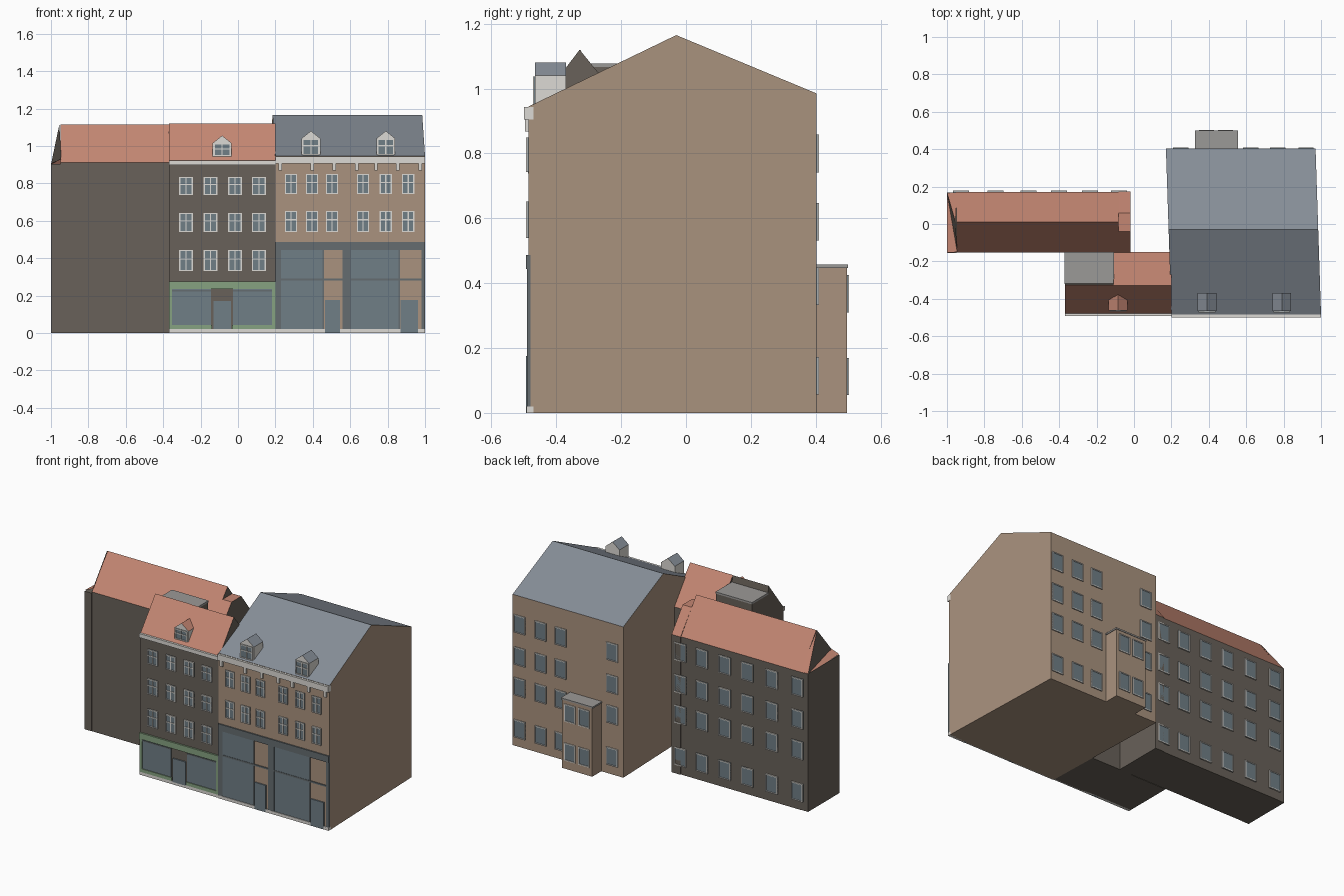
import bpy, bmesh

if "Cube" in bpy.data.objects:
    bpy.data.objects.remove(bpy.data.objects["Cube"])

def mat(name, c):
    m = bpy.data.materials.new(name)
    m.diffuse_color = (*c, 1)
    m.use_nodes = True
    m.node_tree.nodes["Principled BSDF"].inputs["Base Color"].default_value = m.diffuse_color
    return m

TAN = mat("tan_plaster", (0.40, 0.29, 0.21))
DARK = mat("dark_plaster", (0.14, 0.12, 0.10))
TILE = mat("orange_tile", (0.55, 0.24, 0.17))
SLATE = mat("slate", (0.24, 0.27, 0.31))
GLASS = mat("glass", (0.16, 0.21, 0.24))
WHITE = mat("white_trim", (0.72, 0.70, 0.66))
GREEN = mat("green_paint", (0.24, 0.36, 0.22))
FRAME = mat("grey_frame", (0.13, 0.15, 0.16))
LEAD = mat("flat_roof_grey", (0.33, 0.32, 0.31))

def finish(name, bm, mats):
    bmesh.ops.recalc_face_normals(bm, faces=bm.faces)
    me = bpy.data.meshes.new(name)
    bm.to_mesh(me)
    bm.free()
    for m in mats:
        me.materials.append(m)
    ob = bpy.data.objects.new(name, me)
    bpy.context.collection.objects.link(ob)
    return ob

def boxes(name, items, m):
    """One object from boxes given as (x0, x1, y0, y1, z0, z1)."""
    bm = bmesh.new()
    for x0, x1, y0, y1, z0, z1 in items:
        vs = bmesh.ops.create_cube(bm, size=1)["verts"]
        for v in vs:
            v.co.x = x0 if v.co.x < 0 else x1
            v.co.y = y0 if v.co.y < 0 else y1
            v.co.z = z0 if v.co.z < 0 else z1
    return finish(name, bm, [m])

def house(name, x0, x1, prof, wall, roof, shear=0.0):
    """Extrude a (y, z) outline along x; upward faces take the roof material."""
    bm = bmesh.new()
    y0 = prof[0][0]
    a, b = [[bm.verts.new((x - shear * (y - y0), y, z)) for y, z in prof] for x in (x0, x1)]
    bm.faces.new(a)
    bm.faces.new(b)
    n = len(prof)
    for i in range(n):
        j = (i + 1) % n
        bm.faces.new((a[i], a[j], b[j], b[i]))
    bmesh.ops.recalc_face_normals(bm, faces=bm.faces)
    for f in bm.faces:
        f.material_index = 1 if f.normal.z > 0.2 else 0
    return finish(name, bm, [wall, roof])

def windows(name, xs, zs, w, y, side, bars=True):
    """Grid of windows on a wall at y; side is the outward y direction; zs are (low, high)."""
    panes, frames = [], []
    t = 0.006
    ya, yb = sorted((y - side * 0.004, y + side * 0.003))
    fa, fb = sorted((y - side * 0.004, y + side * 0.007))
    for x in xs:
        for z0, z1 in zs:
            l, r = x - w / 2, x + w / 2
            panes.append((l, r, ya, yb, z0, z1))
            frames += [(l, l + t, fa, fb, z0, z1), (r - t, r, fa, fb, z0, z1),
                       (l + t, r - t, fa, fb, z0, z0 + t), (l + t, r - t, fa, fb, z1 - t, z1)]
            if bars:
                zm = z0 + (z1 - z0) * 0.58
                frames += [(x - t / 2, x + t / 2, fa, fb, z0 + t, z1 - t),
                           (l + t, r - t, fa, fb - side * 0.001, zm - t / 2, zm + t / 2)]
    boxes(name + "_glass", panes, GLASS)
    boxes(name + "_frames", frames, WHITE)

def dormer(name, x, y0, y1, z0, z1, top, wall, roof):
    """Small gabled dormer with a two-light window."""
    h = 0.05
    bm = bmesh.new()
    out = [(-h, z0), (h, z0), (h, z1), (0, top), (-h, z1)]
    a, b = [[bm.verts.new((x + u, y, z)) for u, z in out] for y in (y0, y1)]
    bm.faces.new(a)
    bm.faces.new(b)
    for i in range(5):
        f = bm.faces.new((a[i], a[(i + 1) % 5], b[(i + 1) % 5], b[i]))
        f.material_index = 1 if i in (2, 3) else 0
    finish(name, bm, [wall, roof])
    windows(name + "_window", [x], [(z0 + 0.005, z1 - 0.002)], 0.09, y0, -1)

BACK_ROWS = [(c - 0.058, c + 0.058) for c in (0.80, 0.59, 0.39, 0.115)]

# right-hand house: body, rear annex
house("right_house", 0.2, 1.0, [(-0.485, 0), (-0.485, 0.945), (-0.03, 1.165), (0.403, 0.985), (0.403, 0)],
      TAN, SLATE, 0.033)
house("rear_annex", 0.33, 0.55, [(0.39, 0), (0.39, 0.455), (0.497, 0.455), (0.497, 0)], TAN, TAN)
boxes("annex_roof", [(0.325, 0.555, 0.4, 0.5, 0.447, 0.457)], LEAD)
windows("right_front", [0.283, 0.396, 0.503, 0.668, 0.79, 0.91], [(0.743, 0.85), (0.54, 0.652)], 0.065, -0.486, -1)
windows("right_back", [0.92, 0.768, 0.624, 0.25], BACK_ROWS, 0.082, 0.403, 1, False)
windows("annex_back", [0.49, 0.388], [(0.31, 0.425), (0.055, 0.17)], 0.08, 0.496, 1, False)

# cornice with brackets
boxes("right_cornice", [(0.2, 1.0, -0.499, -0.47, 0.905, 0.943)], WHITE)
boxes("cornice_brackets", [(x - 0.009, x + 0.009, -0.497, -0.48, 0.868, 0.91)
                           for x in (0.225, 0.396, 0.515, 0.635, 0.738, 0.855, 0.975)], WHITE)

# right shopfront
boxes("right_plinth", [(0.2, 1.0, -0.492, -0.47, 0, 0.02)], WHITE)
boxes("right_shop_frame", [(0.2, 1.0, -0.493, -0.48, 0.444, 0.487), (0.2, 0.23, -0.491, -0.48, 0.02, 0.444),
                           (0.56, 0.605, -0.491, -0.48, 0.02, 0.444), (0.98, 1.0, -0.491, -0.48, 0.02, 0.444),
                           (0.23, 0.56, -0.49, -0.48, 0.28, 0.29), (0.605, 0.98, -0.49, -0.48, 0.28, 0.29),
                           (0.452, 0.46, -0.491, -0.48, 0.02, 0.444), (0.857, 0.865, -0.491, -0.48, 0.02, 0.444)], FRAME)
boxes("right_shop_glass", [(0.23, 0.455, -0.488, -0.48, 0.02, 0.444), (0.605, 0.86, -0.488, -0.48, 0.02, 0.444)], GLASS)
boxes("right_doors", [(0.465, 0.545, -0.493, -0.48, 0, 0.175), (0.87, 0.963, -0.493, -0.48, 0, 0.175)], GLASS)

# roof dormers of the right-hand house
for i, x in enumerate((0.39, 0.79)):
    dormer("right_dormer_%d" % (i + 1), x, -0.465, -0.37, 0.945, 1.04, 1.08, WHITE, SLATE)

# middle house: gabled part and flat-backed part
house("middle_house", -0.11, 0.2, [(-0.48, 0), (-0.48, 0.92), (-0.328, 1.12), (-0.15, 0.9), (-0.15, 0)], DARK, TILE)
house("middle_house_left", -0.37, -0.11, [(-0.48, 0), (-0.48, 0.92), (-0.325, 1.12), (-0.318, 1.075),
                                          (-0.155, 1.07), (-0.155, 0)], DARK, TILE)
boxes("middle_flat_roof", [(-0.372, -0.108, -0.32, -0.15, 1.066, 1.078)], LEAD)
boxes("middle_cornice", [(-0.37, 0.2, -0.492, -0.47, 0.897, 0.923)], WHITE)
windows("middle_front", [-0.278, -0.147, -0.016, 0.112], [(0.738, 0.834), (0.54, 0.642), (0.33, 0.444)],
        0.073, -0.481, -1)
dormer("middle_dormer", -0.085, -0.462, -0.375, 0.94, 1.015, 1.055, WHITE, TILE)

# green shopfront
boxes("middle_plinth", [(-0.37, 0.2, -0.488, -0.47, 0, 0.02)], WHITE)
boxes("green_shop_frame", [(-0.37, 0.2, -0.491, -0.475, 0.235, 0.275), (-0.37, -0.352, -0.489, -0.475, 0.02, 0.235),
                           (0.182, 0.2, -0.489, -0.475, 0.02, 0.235), (-0.352, -0.14, -0.489, -0.475, 0.02, 0.042),
                           (-0.032, 0.182, -0.489, -0.475, 0.02, 0.042)], GREEN)
boxes("middle_shop_glass", [(-0.352, -0.145, -0.484, -0.475, 0.04, 0.235), (-0.028, 0.182, -0.484, -0.475, 0.04, 0.235)], GLASS)
boxes("middle_shop_bars", [(-0.352, -0.145, -0.487, -0.48, 0.222, 0.23), (-0.028, 0.182, -0.487, -0.48, 0.222, 0.23)], FRAME)
boxes("middle_door", [(-0.13, -0.038, -0.488, -0.475, 0, 0.17)], GLASS)

# left wing: main body, clipped right end
house("left_wing", -0.95, -0.083, [(-0.152, 0), (-0.152, 0.91), (0.012, 1.115), (0.17, 0.9), (0.17, 0)], DARK, TILE)
house("left_wing_end", -0.083, -0.018, [(-0.152, 0), (-0.152, 0.91), (-0.04, 1.05), (0.06, 1.05), (0.175, 0.9), (0.175, 0)],
      DARK, TILE)
boxes("left_wing_outer_bay", [(-1.0, -0.95, -0.154, 0.168, 0, 0.902)], DARK)

# steep left roof end: tiled skirt below, plain gable above
bm = bmesh.new()
back, front, mid, peak, rear = [bm.verts.new(p) for p in (
    (-1, 0.168, 0.9), (-1, -0.154, 0.908), (-0.945, -0.15, 0.93), (-0.955, 0.012, 1.115), (-0.945, 0.17, 0.9))]
bm.faces.new((back, front, mid))
bm.faces.new((back, mid, peak)).material_index = 1
bm.faces.new((back, peak, rear))
finish("left_roof_end", bm, [TILE, DARK])
windows("left_back", [-0.08, -0.235, -0.40, -0.565, -0.74, -0.925], BACK_ROWS, 0.085, 0.172, 1, False)
